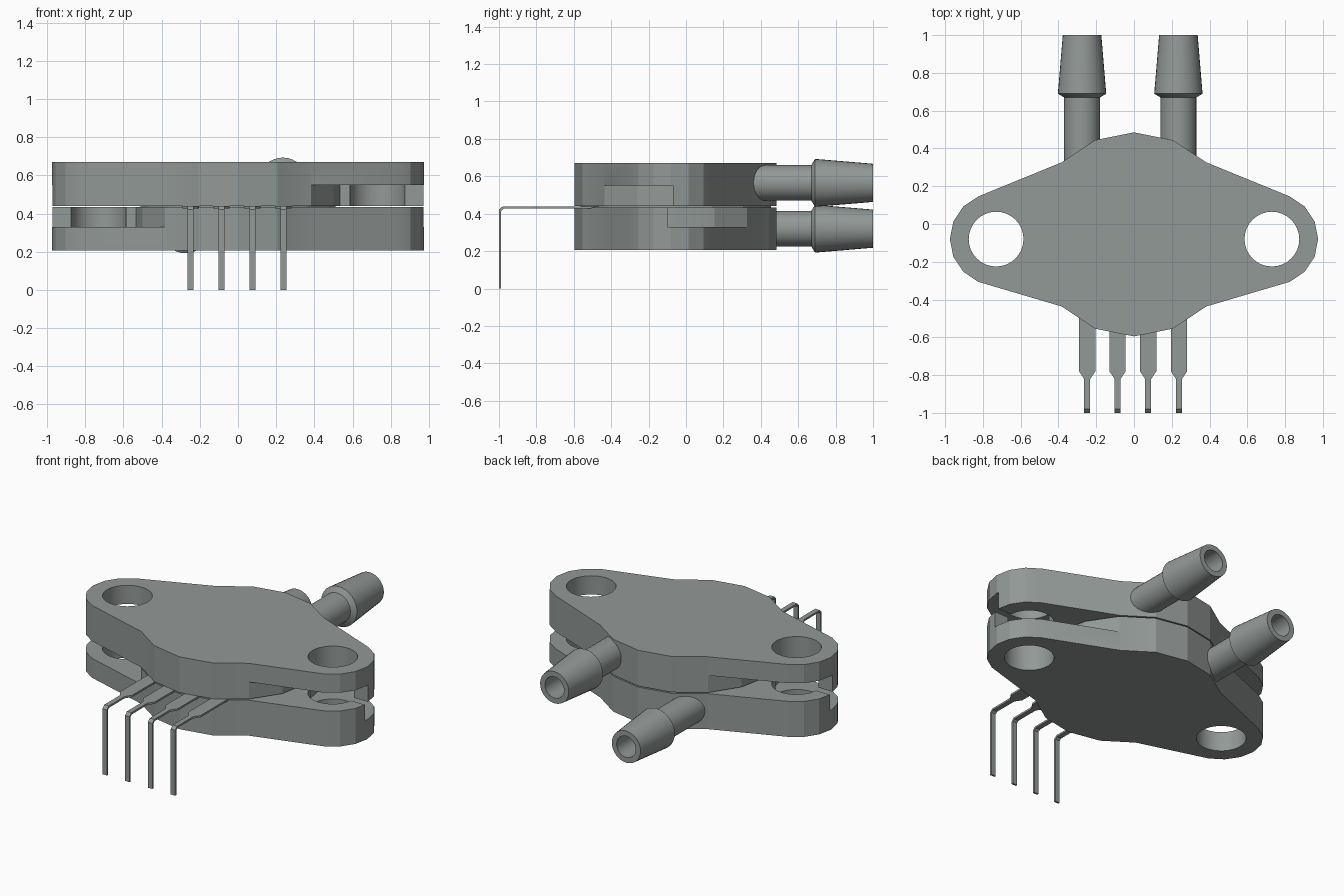
import bpy, bmesh, math
from mathutils import Vector

cube = bpy.data.objects.get("Cube")
if cube:
    bpy.data.objects.remove(cube, do_unlink=True)

grey = bpy.data.materials.new("sensor grey")
grey.use_nodes = True
colour = (0.29, 0.32, 0.31, 1)
grey.diffuse_color = colour
grey.node_tree.nodes["Principled BSDF"].inputs["Base Color"].default_value = colour

DISC_Y, DISC_R = -0.055, 0.54
EAR_X, EAR_Y, EAR_R, HOLE_R = 0.73, -0.08, 0.245, 0.145


def make_object(name, bm):
    bmesh.ops.recalc_face_normals(bm, faces=bm.faces)
    mesh = bpy.data.meshes.new(name)
    bm.to_mesh(mesh)
    bm.free()
    mesh.materials.append(grey)
    obj = bpy.data.objects.new(name, mesh)
    bpy.context.collection.objects.link(obj)
    return obj


def activate(obj):
    bpy.ops.object.select_all(action='DESELECT')
    obj.select_set(True)
    bpy.context.view_layer.objects.active = obj


def smooth(obj, degrees):
    activate(obj)
    bpy.ops.object.shade_smooth_by_angle(angle=math.radians(degrees))


def prism(name, points, z0, z1):
    bm = bmesh.new()
    face = bm.faces.new([bm.verts.new((x, y, z0)) for x, y in points])
    top = bmesh.ops.extrude_face_region(bm, geom=[face])["geom"]
    bmesh.ops.translate(bm, vec=(0, 0, z1 - z0),
                        verts=[v for v in top if isinstance(v, bmesh.types.BMVert)])
    return make_object(name, bm)


def arc(cx, cy, r, start, end, step):
    count = round((end - start) / step)
    angles = [math.radians(start + i * step) for i in range(count + 1)]
    return [(cx + r * math.cos(a), cy + r * math.sin(a)) for a in angles]


def cut(obj, cutter):
    cutter.hide_render = True
    activate(obj)
    mod = obj.modifiers.new("cut", 'BOOLEAN')
    mod.operation, mod.solver, mod.object = 'DIFFERENCE', 'EXACT', cutter
    bpy.ops.object.modifier_apply(modifier=mod.name)
    bpy.data.objects.remove(cutter, do_unlink=True)


# Plan shape: round centre with an ear on each side
outline = (arc(EAR_X, EAR_Y, EAR_R, -67.5, 67.5, 22.5)
           + arc(0, DISC_Y, DISC_R, 45, 135, 22.5)
           + arc(-EAR_X, EAR_Y, EAR_R, 112.5, 247.5, 22.5)
           + arc(0, DISC_Y, DISC_R, 225, 315, 22.5))


def relief(sx, sy, z0, z1):
    """Cutter that thins the front or back half of one ear, up to the round centre."""
    y_cut = -0.10 if sy > 0 else -0.07
    inner = [(0.535, y_cut)]
    for deg in ((0, 22.5, 45) if sy > 0 else (22.5, 45)):
        a = math.radians(deg)
        inner.append((0.541 * math.cos(a), DISC_Y + sy * 0.541 * math.sin(a)))
    pts = inner + [(0.6, sy * 0.8), (1.2, sy * 0.8), (1.2, y_cut)]
    return prism("relief_cutter", [(sx * x, y) for x, y in pts], z0, z1)


def housing(name, z0, z1, cut_z0, cut_z1, thin_halves):
    obj = prism(name, outline, z0, z1)
    for sx in (1, -1):
        hole = arc(sx * EAR_X, EAR_Y, HOLE_R, 0, 348.75, 11.25)
        cut(obj, prism("hole_cutter", hole, z0 - 0.1, z1 + 0.1))
    for sx, sy in thin_halves:
        cut(obj, relief(sx, sy, cut_z0, cut_z1))
    smooth(obj, 20)


# Two housing halves with interlocking ears
housing("upper_housing", 0.44, 0.67, 0.38, 0.55, [(1, -1), (-1, 1)])
housing("lower_housing", 0.205, 0.433, 0.33, 0.5, [(1, 1), (-1, -1)])

# Thin seam filling between the halves
prism("seam_core", arc(0, DISC_Y, 0.51, 0, 337.5, 22.5), 0.42, 0.45)


# Barbed hose ports with an open bore
def hose_port(name, x, z):
    profile = [(0, 0.30), (0.095, 0.30), (0.095, 0.67), (0.128, 0.69),
               (0.102, 1.0), (0.068, 1.0), (0.068, 0.5), (0, 0.5)]
    bm = bmesh.new()
    verts = [bm.verts.new((x + r, y, z)) for r, y in profile]
    edges = [bm.edges.new(pair) for pair in zip(verts, verts[1:])]
    bmesh.ops.spin(bm, geom=verts + edges, cent=(x, 0, z), axis=(0, 1, 0),
                   angle=math.tau, steps=32, use_duplicate=False)
    bmesh.ops.remove_doubles(bm, verts=bm.verts, dist=0.0005)
    smooth(make_object(name, bm), 25)


hose_port("upper_hose_port", 0.235, 0.565)
hose_port("lower_hose_port", -0.275, 0.32)

# Bent pins: wide at the body, narrowing, then turned down to the board
pin_path = [(-0.45, 0.433, 0.043), (-0.78, 0.433, 0.043), (-0.82, 0.433, 0.016),
            (-0.978, 0.433, 0.016), (-0.994, 0.418, 0.016), (-0.994, 0, 0.016)]
for i, x in enumerate((-0.248, -0.087, 0.075, 0.238)):
    bm = bmesh.new()
    rows = [[bm.verts.new((x + s * w, y, z)) for s in (-1, 1)] for y, z, w in pin_path]
    for a, b in zip(rows, rows[1:]):
        bm.faces.new((a[0], a[1], b[1], b[0]))
    pin = make_object(f"pin_{i + 1}", bm)
    mod = pin.modifiers.new("thickness", 'SOLIDIFY')
    mod.thickness, mod.offset, mod.use_even_offset = 0.012, 0, True
